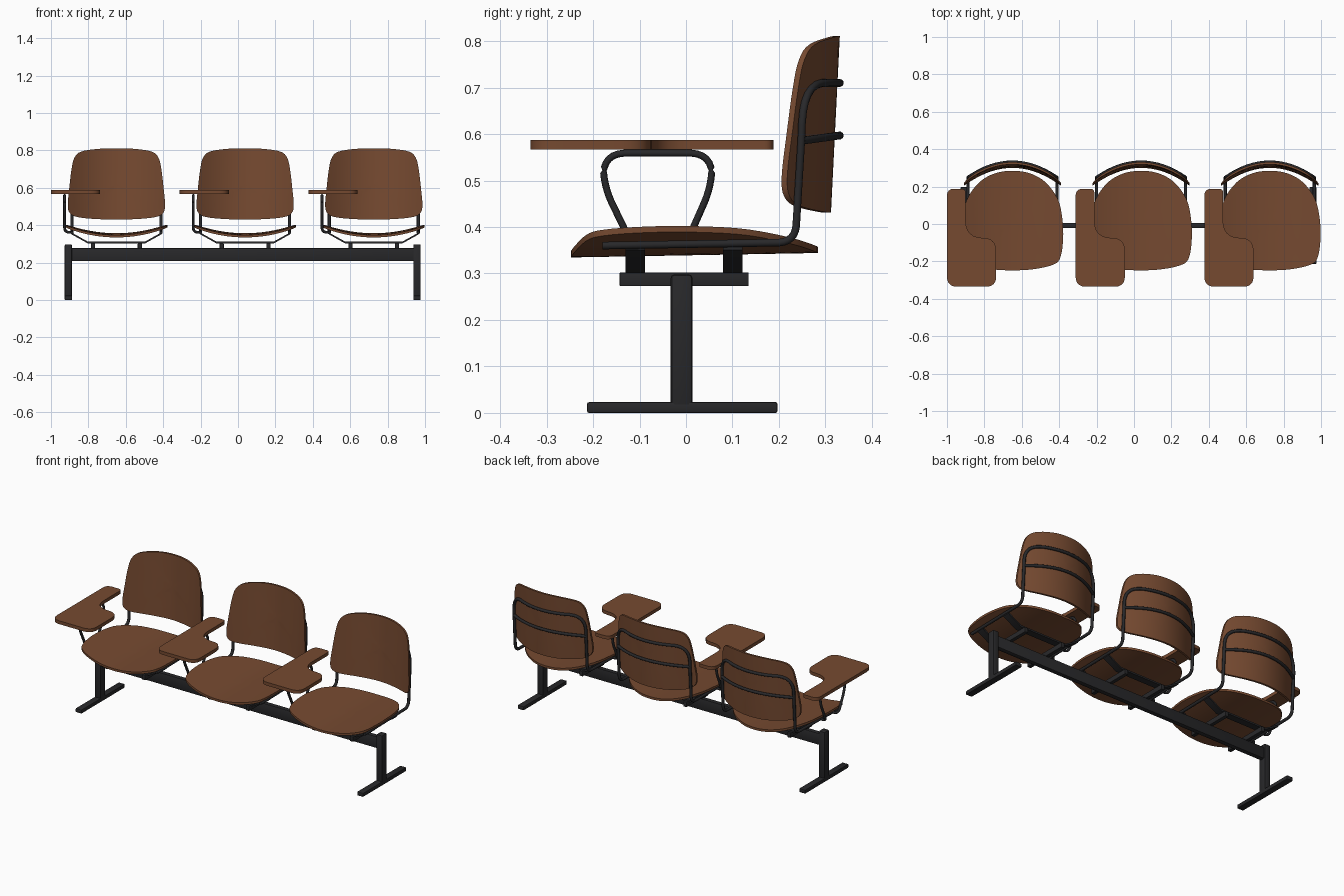
import bpy, bmesh, math
from mathutils import Vector

if "Cube" in bpy.data.objects:
    bpy.data.objects.remove(bpy.data.objects["Cube"])


def material(name, rgb):
    m = bpy.data.materials.new(name)
    m.diffuse_color = (*rgb, 1)
    m.use_nodes = True
    m.node_tree.nodes["Principled BSDF"].inputs["Base Color"].default_value = m.diffuse_color
    return m


WOOD = material("brown_wood", (0.18, 0.068, 0.03))
METAL = material("black_metal", (0.021, 0.021, 0.023))


def finish(bm, name, mat, angle=35):
    bmesh.ops.recalc_face_normals(bm, faces=bm.faces)
    me = bpy.data.meshes.new(name)
    bm.to_mesh(me)
    bm.free()
    me.materials.append(mat)
    me.shade_smooth()
    me.set_sharp_from_angle(angle=math.radians(angle))
    ob = bpy.data.objects.new(name, me)
    bpy.context.collection.objects.link(ob)
    return ob


def box(name, x, y, z, bevel=0.004):
    bm = bmesh.new()
    bmesh.ops.create_cube(bm, size=1)
    for v in bm.verts:
        v.co = [(r[0] + r[1]) / 2 + c * (r[1] - r[0]) for r, c in zip((x, y, z), v.co)]
    bmesh.ops.bevel(bm, geom=bm.edges[:], offset=bevel, segments=2, profile=0.5, affect='EDGES')
    return finish(bm, name, METAL)


def rounded(pts, closed=False, n=6):
    """Round the corners of a path; each entry is (point, radius)."""
    out = []
    for i, (p, r) in enumerate(pts):
        p = Vector(p)
        if r == 0 or (not closed and i in (0, len(pts) - 1)):
            out.append(p)
            continue
        a = Vector(pts[i - 1][0]) - p
        b = Vector(pts[(i + 1) % len(pts)][0]) - p
        a, b = p + a.normalized() * r, p + b.normalized() * r
        for k in range(n + 1):
            t = k / n
            out.append(a * (1 - t) ** 2 + p * (1.8 * t * (1 - t)) + (a + b) * (0.1 * t * (1 - t)) + b * t * t)
    return out


def spline(pts, n=4):
    """Closed smooth loop through 2D points."""
    out, m = [], len(pts)
    for i in range(m):
        a, b, c, d = (Vector(pts[(i + k) % m]) for k in (-1, 0, 1, 2))
        for k in range(n):
            t = k / n
            out.append(0.5 * (2 * b + (c - a) * t + (2 * a - 5 * b + 4 * c - d) * t * t
                              + (3 * b - a - 3 * c + d) * t ** 3))
    return out


def shell(name, half, place, rings=7):
    """Bent plywood panel: mirrored half outline, bent by place(u, v, side)."""
    loop = spline(half + [(-u, v) for u, v in half[-2:0:-1]])
    mid = Vector((0, (half[0][1] + half[-1][1]) / 2))
    bm, n = bmesh.new(), len(loop)
    outer = []
    for side in (0, 1):
        rows = []
        for r in range(rings, 0, -1):
            pts = [mid + (p - mid) * (r / rings) for p in loop]
            rows.append([bm.verts.new(place(p.x, p.y, side)) for p in pts])
        for a, b in zip(rows, rows[1:]):
            for i in range(n):
                j = (i + 1) % n
                bm.faces.new((a[i], a[j], b[j], b[i]))
        c = bm.verts.new(place(mid.x, mid.y, side))
        for i in range(n):
            bm.faces.new((rows[-1][i], rows[-1][(i + 1) % n], c))
        outer.append(rows[0])
    for i in range(n):
        j = (i + 1) % n
        bm.faces.new((outer[0][i], outer[0][j], outer[1][j], outer[1][i]))
    return finish(bm, name, WOOD)


def prism(name, pts, vec, mat):
    bm = bmesh.new()
    f = bm.faces.new([bm.verts.new(p) for p in pts])
    ext = bmesh.ops.extrude_face_region(bm, geom=[f])["geom"]
    bmesh.ops.translate(bm, vec=vec, verts=[g for g in ext if isinstance(g, bmesh.types.BMVert)])
    return finish(bm, name, mat)


def tube(name, pts, r=0.0085):
    cu = bpy.data.curves.new(name, 'CURVE')
    cu.dimensions = '3D'
    cu.bevel_depth, cu.bevel_resolution, cu.use_fill_caps = r, 3, True
    s = cu.splines.new('POLY')
    s.points.add(len(pts) - 1)
    for p, q in zip(s.points, pts):
        p.co = (*q, 1)
    cu.materials.append(METAL)
    ob = bpy.data.objects.new(name, cu)
    bpy.context.collection.objects.link(ob)
    return ob


SEAT = [(0, -.248), (.118, -.241), (.222, -.216), (.257, -.176), (.271, -.08), (.267, .027),
        (.242, .134), (.175, .225), (.09, .272), (0, .284)]
BACK = [(0, .431), (.11, .433), (.21, .444), (.25, .466), (.26, .51), (.252, .60),
        (.24, .70), (.225, .76), (.19, .793), (.1, .808), (0, .811)]
TABLET = [((-.35, .188), .035), ((-.25, .188), .02), ((-.25, -.074), .085),
          ((-.087, -.074), .065), ((-.087, -.335), .05), ((-.35, -.335), .05)]


def seat_place(cx):
    return lambda u, v, s: (cx + u, v, .352 + .018 * v + .69 * u * u - .013 * s)


def back_place(cx):
    return lambda u, v, s: (cx + u, .300 + .05 * (v - .43) + .012 * s - 1.45 * u * u, v)


def rung_y(u):
    return .331 - 1.45 * u * u


def chair(cx):
    shell("seat", SEAT, seat_place(cx))
    shell("backrest", BACK, back_place(cx))

    # main tube: under the seat edge, up and across behind the backrest
    w = .238
    side = [((w, -.18, .360), 0), ((w, .235, .367), .035), ((w, .249, .60), .02), ((w, .252, .708), .085)]
    arc = [((u, rung_y(u), .71), 0) for u in [.14 - .28 * k / 12 for k in range(13)]]
    other = [((-p[0], p[1], p[2]), r) for p, r in reversed(side)]
    path = rounded(side + arc + other)
    tube("back_frame", [p + Vector((cx, 0, 0)) for p in path])

    # lower back rung
    us = [w * (k / 8 - 1) for k in range(17)]
    tube("back_rung", [(cx + u, rung_y(u), .597 - .2 * u * u) for u in us])

    # flat seat brackets and the bars below them
    line = [(-.24, .356), (-.152, .307), (.152, .307), (.24, .356)]
    prof = [(x, z + .005) for x, z in line] + [(x, z - .005) for x, z in reversed(line)]
    for y in (-.13, .08):
        prism("seat_bracket", [(cx + x, y, z) for x, z in prof], (0, .042, 0), METAL)
    for sx in (-.125, .125):
        box("seat_bar", (cx + sx - .011, cx + sx + .011), (-.143, .135), (.273, .302), .002)

    # writing tablet and its looped support
    out = rounded(TABLET, closed=True)
    prism("writing_tablet", [(cx + p.x, p.y, .567) for p in out], (0, 0, .02), WOOD)
    x = -.277
    loop = [((-w, -.112, .362), 0), ((x, -.117, .362), .025), ((x, -.132, .395), .01),
            ((x, -.178, .49), .04), ((x, -.178, .559), .045), ((x, .056, .559), .045),
            ((x, .056, .49), .04), ((x, .014, .395), .01), ((x, 0, .362), .025), ((-w, -.005, .362), 0)]
    tube("tablet_support", [p + Vector((cx, 0, 0)) for p in rounded(loop)], .0075)


for cx in (-.65, .038, .726):
    chair(cx)

# shared beam, posts and feet
box("beam", (-.90, .95), (-.022, .006), (.208, .277))
for px in (-.907, .957):
    box("post", (px - .02, px + .02), (-.033, .014), (.01, .298), .008)
    box("foot", (px - .02, px + .02), (-.213, .197), (0, .023))
